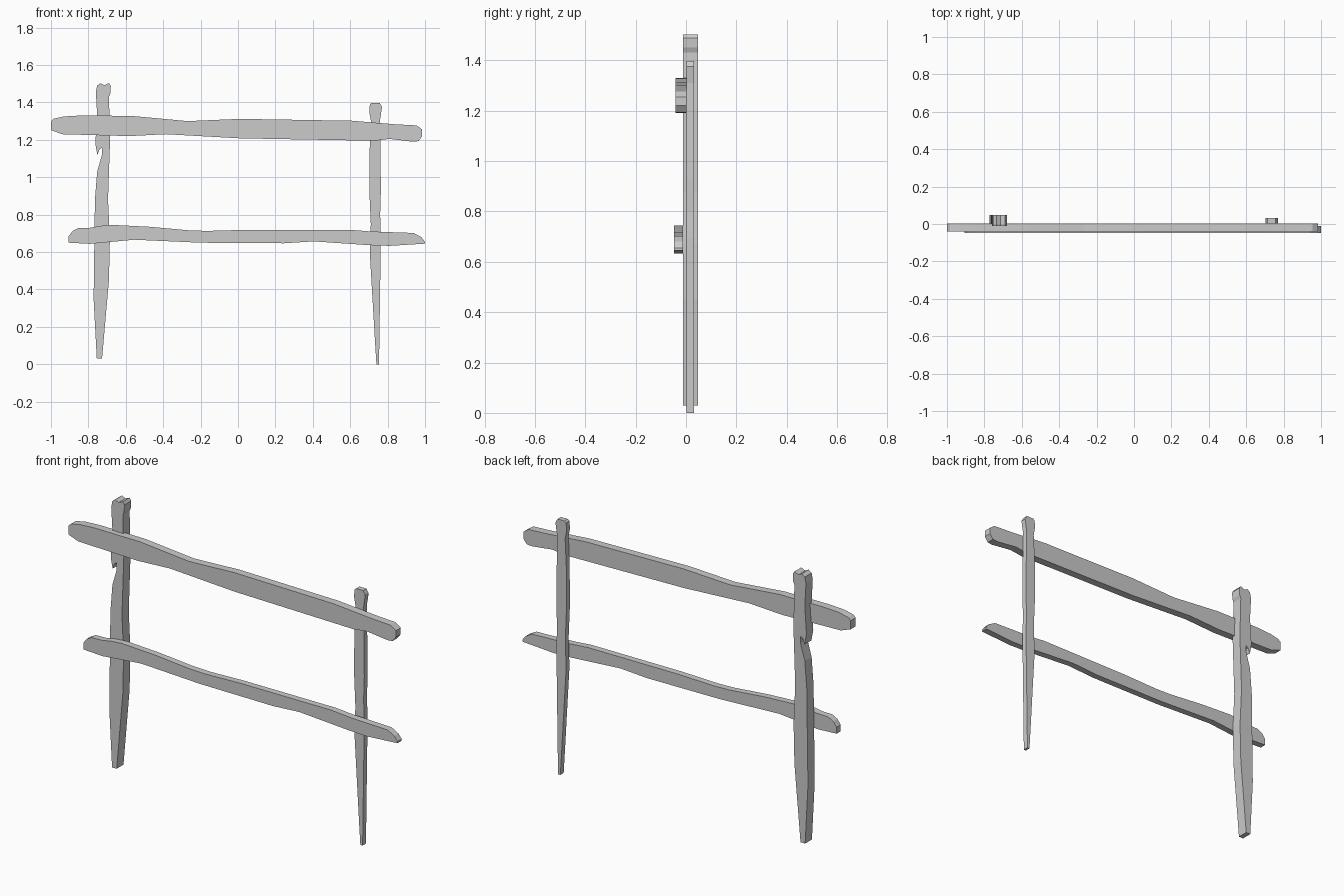
import bpy
import bmesh


def plank(name, outline, y_front, y_back):
    """Flat-sided timber: an (x, z) outline extruded from y_front to y_back."""
    bm = bmesh.new()
    face = bm.faces.new([bm.verts.new((x, y_front, z)) for x, z in outline])
    ext = bmesh.ops.extrude_face_region(bm, geom=[face])
    moved = [g for g in ext["geom"] if isinstance(g, bmesh.types.BMVert)]
    bmesh.ops.translate(bm, verts=moved, vec=(0, y_back - y_front, 0))
    bmesh.ops.recalc_face_normals(bm, faces=bm.faces)
    mesh = bpy.data.meshes.new(name)
    bm.to_mesh(mesh)
    bm.free()
    obj = bpy.data.objects.new(name, mesh)
    bpy.context.collection.objects.link(obj)
    return obj


# Upper rail: top edge left to right, then bottom edge back
plank("upper_rail", [
    (-1.0, 1.30), (-0.985, 1.313), (-0.93, 1.325), (-0.84, 1.33),
    (-0.57, 1.328), (-0.43, 1.315), (-0.27, 1.30), (0.01, 1.312),
    (0.61, 1.302), (0.84, 1.283), (0.955, 1.277), (0.985, 1.255),
    (0.985, 1.22), (0.965, 1.193), (0.935, 1.19), (0.81, 1.205),
    (0.73, 1.195), (0.01, 1.208), (-0.385, 1.23), (-0.58, 1.22),
    (-0.94, 1.23), (-1.0, 1.252)], -0.041, 0.002)

# Lower rail
plank("lower_rail", [
    (-0.905, 0.685), (-0.885, 0.712), (-0.855, 0.728), (-0.79, 0.73),
    (-0.735, 0.74), (-0.67, 0.745), (-0.47, 0.735), (-0.26, 0.716),
    (-0.165, 0.713), (0.05, 0.719), (0.60, 0.719), (0.71, 0.71),
    (0.94, 0.702), (0.98, 0.68), (1.0, 0.655), (1.0, 0.645),
    (0.81, 0.633), (0.70, 0.637), (0.405, 0.657), (0.245, 0.647),
    (-0.20, 0.65), (-0.555, 0.666), (-0.79, 0.644), (-0.905, 0.65)],
    -0.047, -0.011)

# Left post: notched top, right edge down, pointed foot, split on the left edge
plank("left_post", [
    (-0.76, 1.455), (-0.753, 1.49), (-0.735, 1.503), (-0.715, 1.492),
    (-0.69, 1.503), (-0.68, 1.488), (-0.682, 1.45), (-0.69, 1.43),
    (-0.684, 1.20), (-0.695, 0.88), (-0.685, 0.67), (-0.69, 0.45),
    (-0.727, 0.03), (-0.755, 0.03), (-0.772, 0.35), (-0.765, 0.88),
    (-0.753, 1.03), (-0.727, 1.12), (-0.727, 1.158), (-0.74, 1.15),
    (-0.752, 1.12), (-0.763, 1.18), (-0.753, 1.33)], -0.012, 0.047)

# Right post: slimmer, tapering to the ground
plank("right_post", [
    (0.705, 1.39), (0.715, 1.398), (0.757, 1.398), (0.77, 1.375),
    (0.76, 1.31), (0.764, 0.93), (0.76, 0.80), (0.764, 0.69),
    (0.754, 0.0), (0.74, 0.0), (0.732, 0.13), (0.705, 0.59),
    (0.71, 0.75), (0.702, 0.935), (0.704, 1.15), (0.711, 1.30),
    (0.702, 1.35)], 0.002, 0.031)
